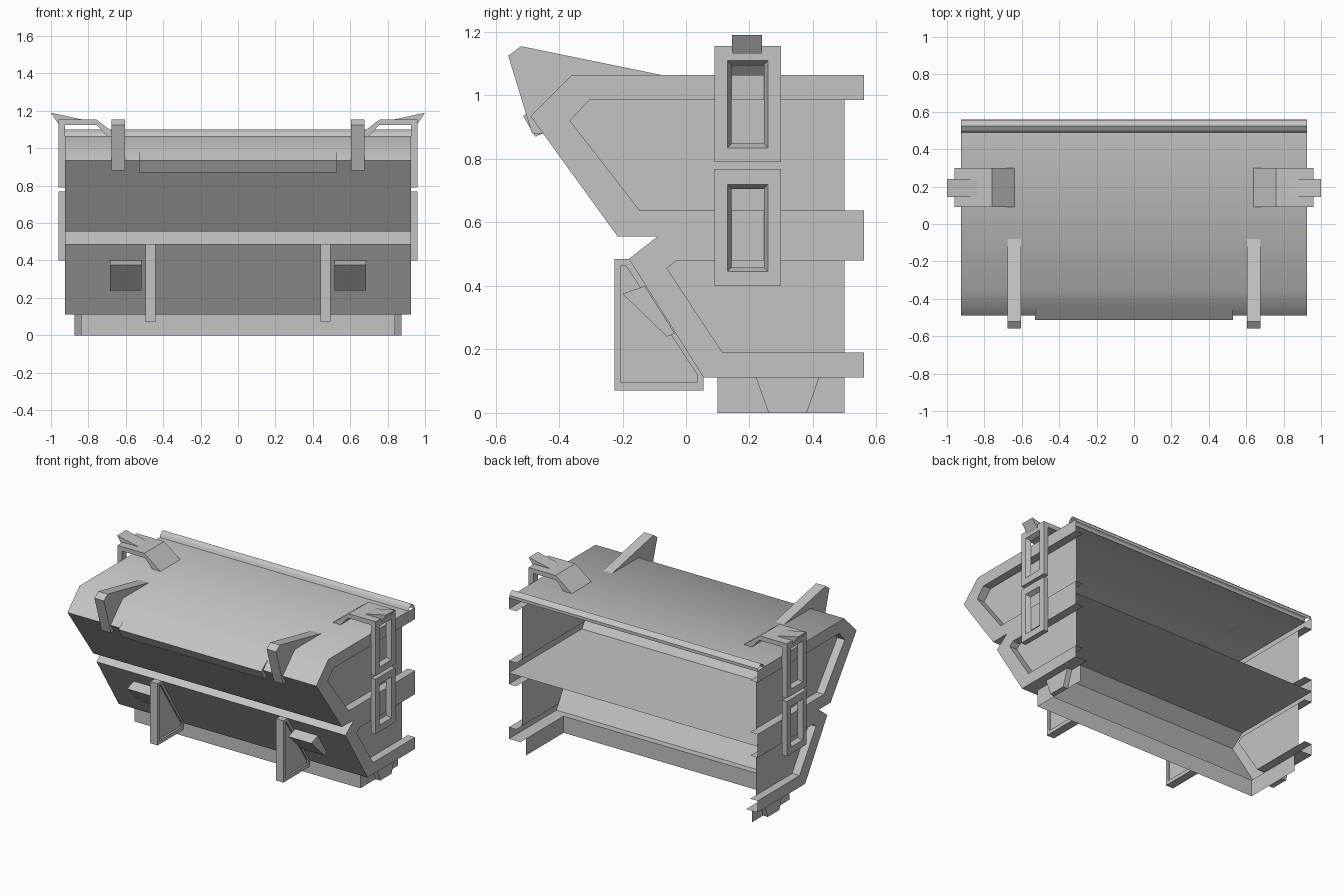
import bpy
import bmesh

cube = bpy.data.objects.get("Cube")
if cube:
    bpy.data.objects.remove(cube)

grey = bpy.data.materials.new("plain grey")
grey.use_nodes = True
grey.diffuse_color = (0.55, 0.55, 0.55, 1)
grey.node_tree.nodes["Principled BSDF"].inputs["Base Color"].default_value = (0.55, 0.55, 0.55, 1)

W = 0.925       # half width of the shell
PANEL = 0.87    # recessed end panels
BACK = 0.56


def loft(name, loops, closed=True, caps=True, mirror=False, smooth=False):
    """Skin a list of point loops; optionally cap both ends and mirror across x."""
    bm = bmesh.new()
    rows = [[bm.verts.new(p) for p in loop] for loop in loops]
    n = len(rows[0])
    for a, b in zip(rows, rows[1:]):
        for i in range(n if closed else n - 1):
            j = (i + 1) % n
            bm.faces.new((a[i], a[j], b[j], b[i]))
    if caps:
        bm.faces.new(rows[0])
        if len(rows) > 1:
            bm.faces.new(rows[-1])
    bmesh.ops.recalc_face_normals(bm, faces=bm.faces)
    for f in bm.faces:
        f.smooth = smooth
    mesh = bpy.data.meshes.new(name)
    bm.to_mesh(mesh)
    bm.free()
    mesh.materials.append(grey)
    ob = bpy.data.objects.new(name, mesh)
    bpy.context.collection.objects.link(ob)
    if mirror:
        mod = ob.modifiers.new("mirror", 'MIRROR')
        mod.use_bisect_axis[0] = False
    return ob


def at_x(profile, x):
    return [(x, y, z) for y, z in profile]


def at_y(profile, y):
    return [(x, y, z) for x, z in profile]


def sheet(name, profile, half=W, smooth=False):
    return loft(name, [at_x(profile, -half), at_x(profile, half)], False, False, smooth=smooth)


def side_block(name, profile, x0, x1):
    return loft(name, [at_x(profile, x0), at_x(profile, x1)], mirror=True)


def rect(y0, y1, z0, z1):
    return [(y0, z0), (y1, z0), (y1, z1), (y0, z1)]


# Shell sheets, open at the back
sheet("roof", [(0.5, 1.065), (-0.36, 1.065), (-0.49, 0.935)], smooth=True)
sheet("upper_front", [(-0.49, 0.935), (-0.215, 0.555)])
sheet("middle_shelf", [(-0.215, 0.555), (BACK, 0.555)])
sheet("lower_shoulder", [(-0.09, 0.555), (-0.18, 0.485)])
sheet("lower_front", [(-0.18, 0.485), (0.055, 0.112), (0.1, 0.112)])
sheet("back_lip", [(0.49, 1.065), (0.5, 1.085), (0.525, 1.1), (0.555, 1.075), (0.555, 1.055)])

# End walls: flat rim band, inward return and recessed panel
rims = {
    "upper": ([(BACK, 1.065), (-0.36, 1.065), (-0.49, 0.935), (-0.215, 0.555), (BACK, 0.555)],
              [(BACK, 0.985), (-0.305, 0.985), (-0.365, 0.92), (-0.145, 0.637), (BACK, 0.637)]),
    "lower": ([(BACK, 0.555), (-0.09, 0.555), (-0.18, 0.485), (0.055, 0.112), (BACK, 0.112)],
              [(BACK, 0.48), (-0.03, 0.48), (-0.06, 0.455), (0.115, 0.19), (BACK, 0.19)]),
}
for level, (outer, inner) in rims.items():
    loft(level + "_rim", [at_x(outer, W), at_x(inner, W), at_x(inner, PANEL)],
         False, False, mirror=True)
    panel = [(min(y, 0.5), z) for y, z in inner]
    loft(level + "_end_panel", [at_x(panel, PANEL)], mirror=True)
loft("bottom_flange", [[(0.84, 0.055, 0.112), (0.84, BACK, 0.112), (W, BACK, 0.112),
                        (W, 0.055, 0.112)]], mirror=True)

# Latch frames with bevelled windows on both ends
for level, z0, z1, w0, w1 in (("upper", 0.79, 1.155, 0.835, 1.11),
                              ("lower", 0.4, 0.768, 0.445, 0.72)):
    plate = rect(0.09, 0.3, z0, z1)
    loft(level + "_latch_frame", [
        at_x(plate, W), at_x(plate, 0.96),
        at_x(rect(0.13, 0.258, w0, w1), 0.96),
        at_x(rect(0.143, 0.245, w0 + 0.013, w1 - 0.015), 0.93),
        at_x(plate, W)], caps=False, mirror=True)

# Straps over the roof edge, with their prongs
strap = [(0.96, 1.155), (0.76, 1.155), (0.64, 1.065), (0.70, 1.065), (0.755, 1.125), (0.96, 1.125)]
loft("roof_strap", [at_y(strap, 0.09), at_y(strap, 0.3)], mirror=True)
prong = [(1.0, 1.19), (0.84, 1.155), (0.96, 1.13)]
loft("strap_prong", [at_y(prong, 0.145), at_y(prong, 0.24)], mirror=True)

# Horn brackets over the front edge
side_block("front_horn", [(-0.08, 1.065), (-0.52, 1.155), (-0.56, 1.125), (-0.485, 0.88),
                          (-0.45, 0.88), (-0.47, 0.94), (-0.36, 1.05)], 0.605, 0.675)

# Guard plate along the front fold
guard = [(-0.445, 0.985), (-0.513, 0.935), (-0.475, 0.87), (-0.44, 0.885)]
loft("front_guard", [at_x(guard, -0.53), at_x(guard, 0.53)])

# Braces with recessed webs below
brace = [(-0.225, 0.485), (-0.18, 0.485), (0.055, 0.112), (0.055, 0.07), (-0.225, 0.07)]
web = [(-0.205, 0.465), (-0.19, 0.465), (0.035, 0.12), (0.035, 0.095), (-0.205, 0.095)]
loft("lower_brace", [at_x(web, 0.452), at_x(web, 0.44), at_x(brace, 0.44),
                     at_x(brace, 0.495), at_x(web, 0.495), at_x(web, 0.483)], mirror=True)

# Small boxes beside the braces
side_block("front_box", [(-0.2, 0.375), (-0.13, 0.4), (-0.035, 0.25), (-0.06, 0.24)], 0.515, 0.685)

# Base skirt and feet
plan = [(0.84, 0.5), (0.84, 0.1), (-0.84, 0.1), (-0.84, 0.5)]
loft("base_skirt", [[(x, y, z) for x, y in plan] for z in (0, 0.112)], False, False)
side_block("foot", [(0.22, 0.112), (0.26, 0), (0.38, 0), (0.42, 0.112)], 0.84, 0.875)
